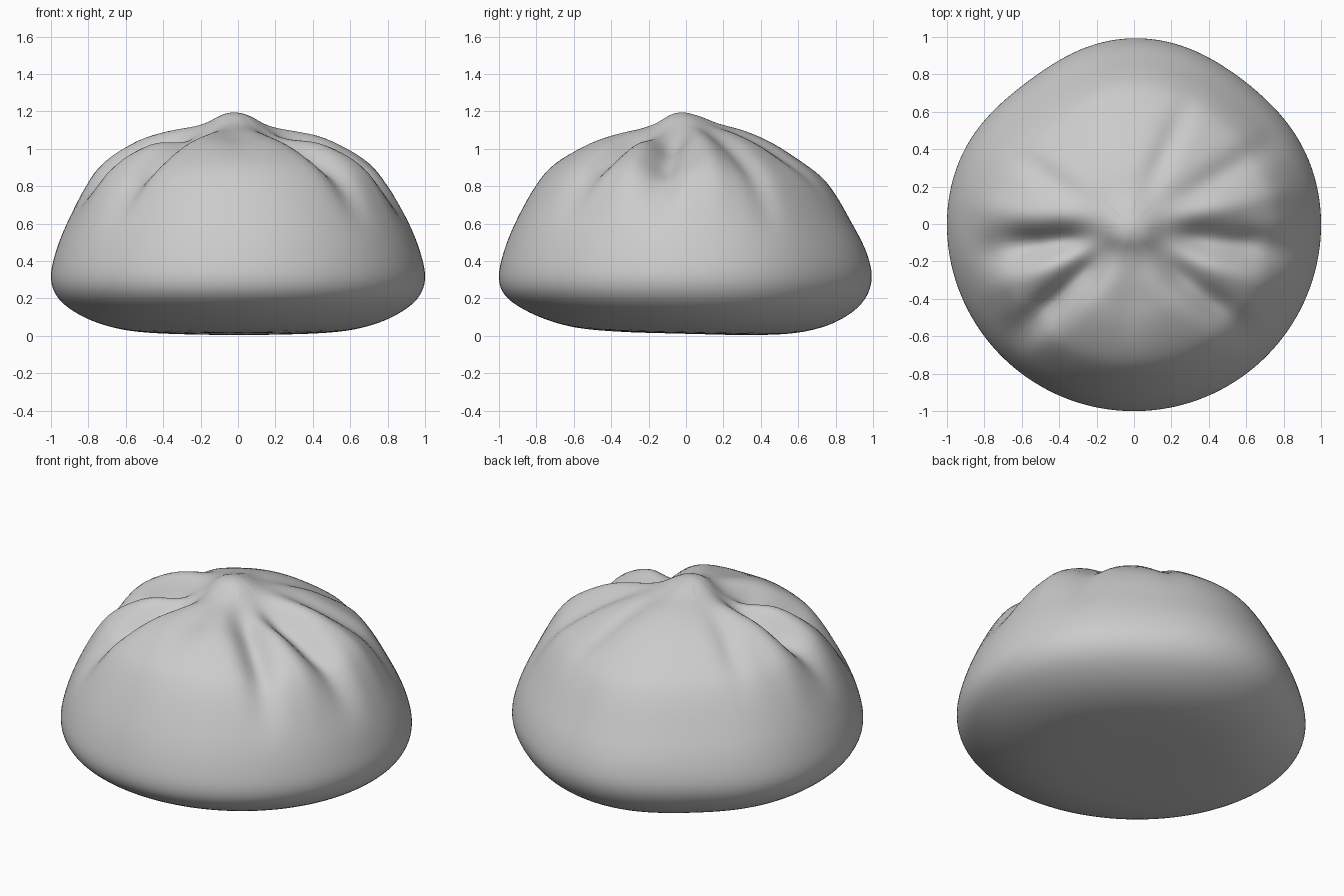
import bpy, bmesh, math
from mathutils import Vector

if "Cube" in bpy.data.objects:
    bpy.data.objects.remove(bpy.data.objects["Cube"])

# Side profile of the bun: (radius, height) from the underside to the peak
PROFILE = [(0.0, 0.012), (0.3, 0.012), (0.55, 0.025), (0.72, 0.06), (0.86, 0.12),
           (0.96, 0.2), (1.0, 0.3), (0.98, 0.43), (0.915, 0.6), (0.805, 0.8),
           (0.70, 0.92), (0.52, 1.03), (0.34, 1.095), (0.2, 1.135), (0.09, 1.175), (0.0, 1.195)]

# Pleats: (angle, depth, half width, inner radius, outer radius); negative depth is a ridge
PLEATS = [(191, 0.12, 0.095, 0.28, 0.8), (174, -0.025, 0.09, 0.25, 0.85),
          (224, 0.11, 0.09, 0.25, 0.85), (205, -0.01, 0.06, 0.4, 0.88),
          (316, 0.085, 0.09, 0.3, 0.84), (335, -0.01, 0.06, 0.4, 0.88),
          (350, 0.105, 0.1, 0.3, 0.84),
          (12, -0.02, 0.07, 0.3, 0.85), (30, 0.035, 0.08, 0.4, 0.88),
          (66, 0.025, 0.07, 0.3, 0.75), (150, 0.025, 0.07, 0.45, 0.75),
          (270, 0.02, 0.1, 0.15, 0.6)]
SEGMENTS, STEPS = 144, 5


def spline(points, steps):
    """Catmull-Rom samples through a 2D point list."""
    pts = [Vector(p) for p in points]
    ext = [Vector((-pts[1].x, pts[1].y))] + pts + [Vector((-pts[-2].x, pts[-2].y))]
    out = []
    for i in range(1, len(ext) - 2):
        a, b, c, d = ext[i - 1:i + 3]
        for k in range(steps):
            t = k / steps
            out.append(0.5 * (2 * b + (c - a) * t + (2 * a - 5 * b + 4 * c - d) * t * t
                              + (3 * b - a - 3 * c + d) * t ** 3))
    return out + [pts[-1]]


def smooth(a, b, x):
    t = min(max((x - a) / (b - a), 0), 1)
    return t * t * (3 - 2 * t)


def angle_bump(angle, centre, width):
    d = (angle - centre + 180) % 360 - 180
    return math.exp(-(d / width) ** 2)


def pleat_depth(angle, r, z):
    """Inward displacement of the dough at one point of the upper side."""
    total = 0
    for centre, depth, width, inner, outer in PLEATS:
        d = math.radians(angle - centre)
        if math.cos(d) > 0:
            fade = smooth(inner * 0.2, inner + 0.15, r) * (1 - smooth(outer - 0.22, outer + 0.13, r))
            total += depth * fade * math.exp(-(r * math.sin(d) / width) ** 2)
    return total * smooth(0.4, 0.7, z)


# Bun body: lathed profile with pleats pressed along the surface normal
curve = spline(PROFILE, STEPS)
bm = bmesh.new()
rings = []
for i in range(1, len(curve) - 1):
    p = curve[i]
    tangent = (curve[i + 1] - curve[i - 1]).normalized()
    normal = Vector((tangent.y, -tangent.x))
    ring = []
    for j in range(SEGMENTS):
        angle = 360 * j / SEGMENTS
        a = math.radians(angle)
        q = p - normal * pleat_depth(angle, p.x, p.y)
        # flatter back corners in plan
        r = q.x * (1 - 0.035 * angle_bump(angle, 52, 24) - 0.05 * angle_bump(angle, 127, 24))
        x, y = r * math.cos(a), r * math.sin(a)
        # gently uneven underside, slightly lower back shoulder, peak off centre
        z = q.y - 0.025 * y * (1 - smooth(0.05, 0.3, q.y))
        z -= 0.045 * max(0, math.sin(a)) * smooth(0.3, 0.7, r) * smooth(0.35, 0.7, q.y)
        lean = 0.02 * smooth(0.9, 1.15, p.y)
        ring.append(bm.verts.new((x - lean, y - lean, z)))
    rings.append(ring)
for low, high in zip(rings, rings[1:]):
    for j in range(SEGMENTS):
        k = (j + 1) % SEGMENTS
        bm.faces.new((low[j], low[k], high[k], high[j]))

# Close underside and peak
bottom = bm.verts.new((0, 0, PROFILE[0][1]))
peak = bm.verts.new((-0.02, -0.02, PROFILE[-1][1]))
for j in range(SEGMENTS):
    k = (j + 1) % SEGMENTS
    bm.faces.new((rings[0][k], rings[0][j], bottom))
    bm.faces.new((rings[-1][j], rings[-1][k], peak))
for f in bm.faces:
    f.smooth = True
mesh = bpy.data.meshes.new("steamed_bun")
bm.to_mesh(mesh)
bm.free()
bun = bpy.data.objects.new("steamed_bun", mesh)
bpy.context.collection.objects.link(bun)
